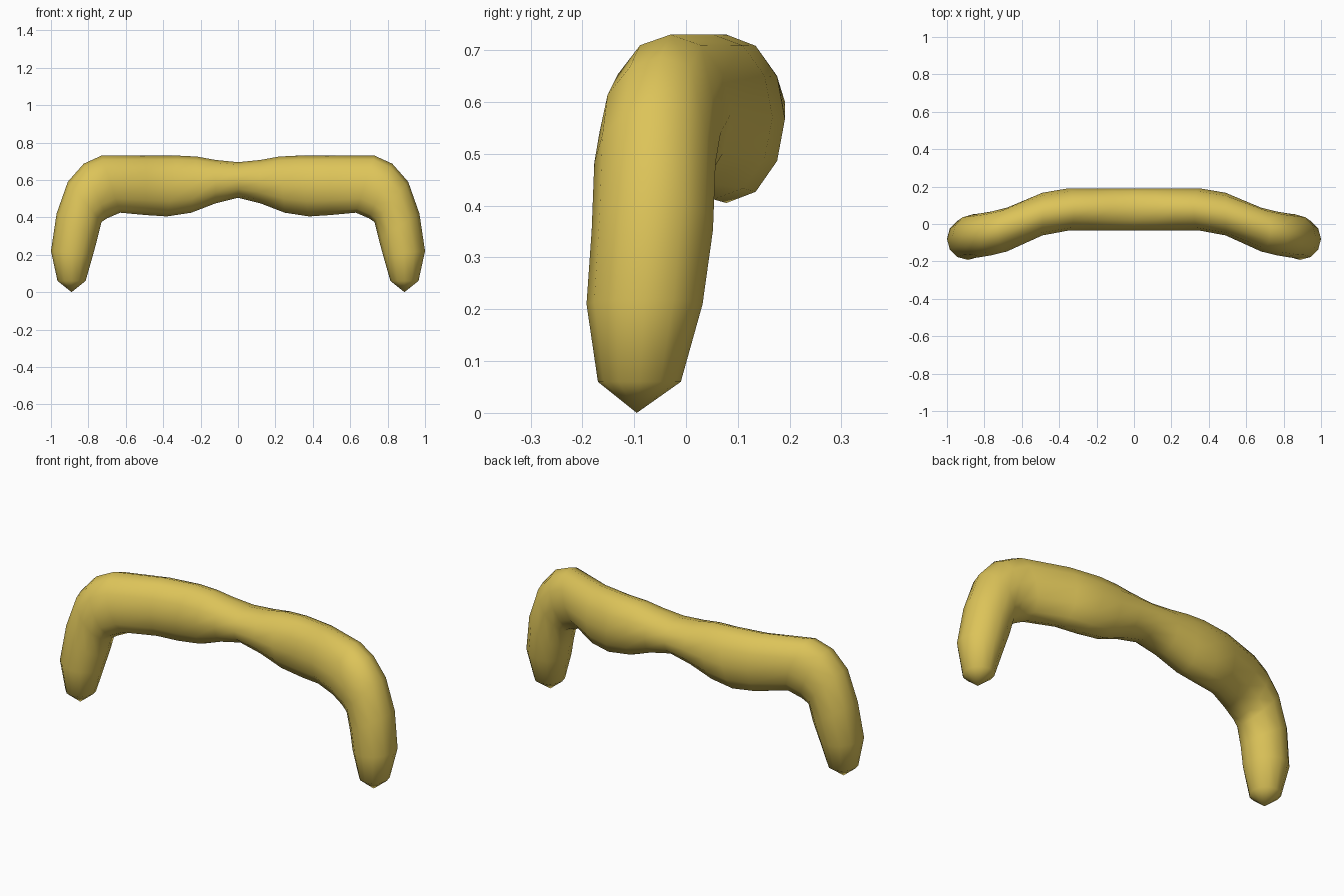
import bpy, bmesh, math
from mathutils import Vector

if "Cube" in bpy.data.objects:
    bpy.data.objects.remove(bpy.data.objects["Cube"])

SIDES = 12
# half of the moustache: outer x, z, inner x, z, centre y, half depth
half = [
    (0.00, .695, 0.00, .505, .078, .113),
    (0.12, .707, 0.12, .475, .078, .113),
    (0.22, .725, 0.25, .425, .078, .113),
    (0.32, .730, 0.38, .405, .078, .113),
    (0.49, .730, 0.49, .412, .053, .114),
    (0.73, .730, 0.63, .425, -.030, .117),
    (0.825, .687, 0.70, .395, -.050, .117),
    (0.91, .590, 0.73, .375, -.060, .117),
    (0.97, .420, 0.752, .285, -.065, .117),
    (1.00, .220, 0.775, .200, -.080, .112),
    (0.965, .060, 0.815, .060, -.090, .080),
]
mirrored = [(-a, b, -c, d, e, f) for a, b, c, d, e, f in half[:0:-1]]

bm = bmesh.new()


def ring(ox, oz, ix, iz, y, depth):
    outer, inner = Vector((ox, y, oz)), Vector((ix, y, iz))
    mid, arm = (outer + inner) / 2, (outer - inner) / 2
    return [bm.verts.new(mid + arm * math.cos(t) + Vector((0, depth * math.sin(t), 0)))
            for t in (2 * math.pi * i / SIDES for i in range(SIDES))]


# loft the rings from one tip to the other
rings = [ring(*s) for s in mirrored + half]
for a, b in zip(rings, rings[1:]):
    for i in range(SIDES):
        j = (i + 1) % SIDES
        bm.faces.new((a[i], a[j], b[j], b[i]))

# pointed tips
for r, side in ((rings[0], -1), (rings[-1], 1)):
    tip = bm.verts.new((0.89 * side, -.095, 0))
    for i in range(SIDES):
        bm.faces.new((r[i], r[(i + 1) % SIDES], tip))
bmesh.ops.recalc_face_normals(bm, faces=bm.faces)

mesh = bpy.data.meshes.new("moustache")
bm.to_mesh(mesh)
bm.free()
mesh.shade_smooth()
mat = bpy.data.materials.new("blond")
mat.diffuse_color = (0.72, 0.55, 0.10, 1)
mat.use_nodes = True
mat.node_tree.nodes["Principled BSDF"].inputs["Base Color"].default_value = mat.diffuse_color
mesh.materials.append(mat)
obj = bpy.data.objects.new("moustache", mesh)
bpy.context.collection.objects.link(obj)
